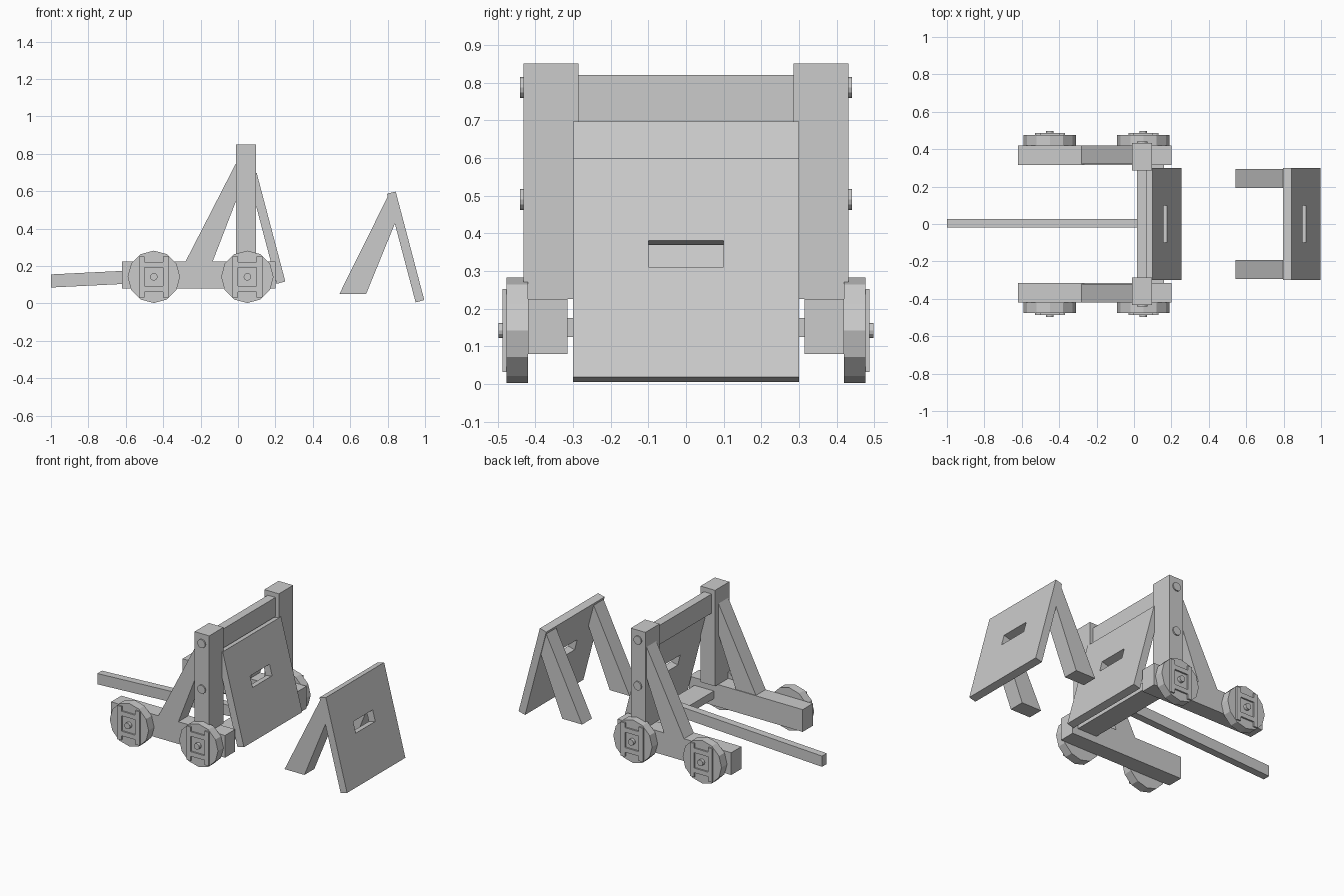
import bpy, bmesh, math
from mathutils import Vector

cube = bpy.data.objects.get("Cube")
if cube:
    bpy.data.objects.remove(cube, do_unlink=True)

grey = bpy.data.materials.new("plain_grey")
grey.use_nodes = True
grey.diffuse_color = (0.6, 0.6, 0.6, 1)
grey.node_tree.nodes["Principled BSDF"].inputs["Base Color"].default_value = (0.6, 0.6, 0.6, 1)


def finish(name, bm):
    bmesh.ops.recalc_face_normals(bm, faces=bm.faces)
    mesh = bpy.data.meshes.new(name)
    bm.to_mesh(mesh)
    bm.free()
    mesh.materials.append(grey)
    ob = bpy.data.objects.new(name, mesh)
    bpy.context.collection.objects.link(ob)
    return ob


def slab(name, profile, y0, y1):
    """Extrude an x-z outline from y0 to y1."""
    bm = bmesh.new()
    face = bm.faces.new([bm.verts.new((x, y0, z)) for x, z in profile])
    ext = bmesh.ops.extrude_face_region(bm, geom=[face])
    verts = [g for g in ext["geom"] if isinstance(g, bmesh.types.BMVert)]
    bmesh.ops.translate(bm, verts=verts, vec=(0, y1 - y0, 0))
    return finish(name, bm)


def box(name, x0, x1, y0, y1, z0, z1):
    return slab(name, [(x0, z0), (x1, z0), (x1, z1), (x0, z1)], y0, y1)


def disc(name, x, z, radius, sides, y0, y1):
    ring = [math.tau * i / sides for i in range(sides)]
    return slab(name, [(x + radius * math.cos(a), z + radius * math.sin(a)) for a in ring], y0, y1)


def panel(name, x, z):
    """Leaning board with a viewing slot; x, z is the top outer edge."""
    down = Vector((0.255, 0, -0.967)).normalized()
    inward = Vector((down.z, 0, -down.x))
    top = Vector((x, 0, z))
    ys = (-0.3, -0.1, 0.1, 0.3)
    drops = (0, 0.225, 0.298, 0.6)
    bm = bmesh.new()
    grid = [[bm.verts.new(top + down * d + Vector((0, y, 0))) for y in ys] for d in drops]
    for i in range(3):
        for j in range(3):
            if (i, j) != (1, 1):
                bm.faces.new((grid[i][j], grid[i][j + 1], grid[i + 1][j + 1], grid[i + 1][j]))
    ext = bmesh.ops.extrude_face_region(bm, geom=bm.faces[:], use_keep_orig=True)
    verts = [g for g in ext["geom"] if isinstance(g, bmesh.types.BMVert)]
    bmesh.ops.translate(bm, verts=verts, vec=inward * 0.048)
    finish(name, bm)


# Frame sides, wheels and stand legs, once per side
for side, s in (("left_hand", 1), ("right_hand", -1)):
    box(f"{side}_rail", -0.62, 0.2, s * 0.315, s * 0.42, 0.08, 0.225)
    box(f"{side}_post", -0.01, 0.095, s * 0.285, s * 0.432, 0.225, 0.85)
    slab(f"{side}_brace", [(-0.28, 0.225), (-0.135, 0.225), (0, 0.575), (0, 0.77)], s * 0.32, s * 0.42)
    for z in (0.49, 0.787):
        disc(f"{side}_bolt", 0.043, z, 0.028, 12, s * 0.43, s * 0.44)
    for x in (-0.45, 0.05):
        disc(f"{side}_wheel", x, 0.142, 0.14, 12, s * 0.42, s * 0.477)
        disc(f"{side}_hub", x, 0.142, 0.02, 12, s * 0.47, s * 0.498)
        for d in (-0.065, 0.065):
            box(f"{side}_wheel_batten", x + d - 0.015, x + d + 0.015,
                s * 0.47, s * 0.487, 0.032, 0.252)
            box(f"{side}_wheel_crosspiece", x - 0.05, x + 0.05,
                s * 0.47, s * 0.487, 0.142 + d - 0.015, 0.142 + d + 0.015)
    slab(f"{side}_stand_leg", [(0.542, 0.05), (0.685, 0.05), (0.84, 0.43), (0.805, 0.58)],
         s * 0.193, s * 0.295)

# Beams joining the two sides, and the pull bar
box("top_beam", 0.015, 0.07, -0.29, 0.29, 0.695, 0.82)
box("lower_beam", 0.02, 0.16, -0.32, 0.32, 0.125, 0.175)
slab("pull_bar", [(-1, 0.085), (0.06, 0.137), (0.06, 0.207), (-1, 0.155)], -0.02, 0.028)

# Shield boards
panel("wheeled_shield", 0.1, 0.697)
panel("standing_shield", 0.843, 0.598)
